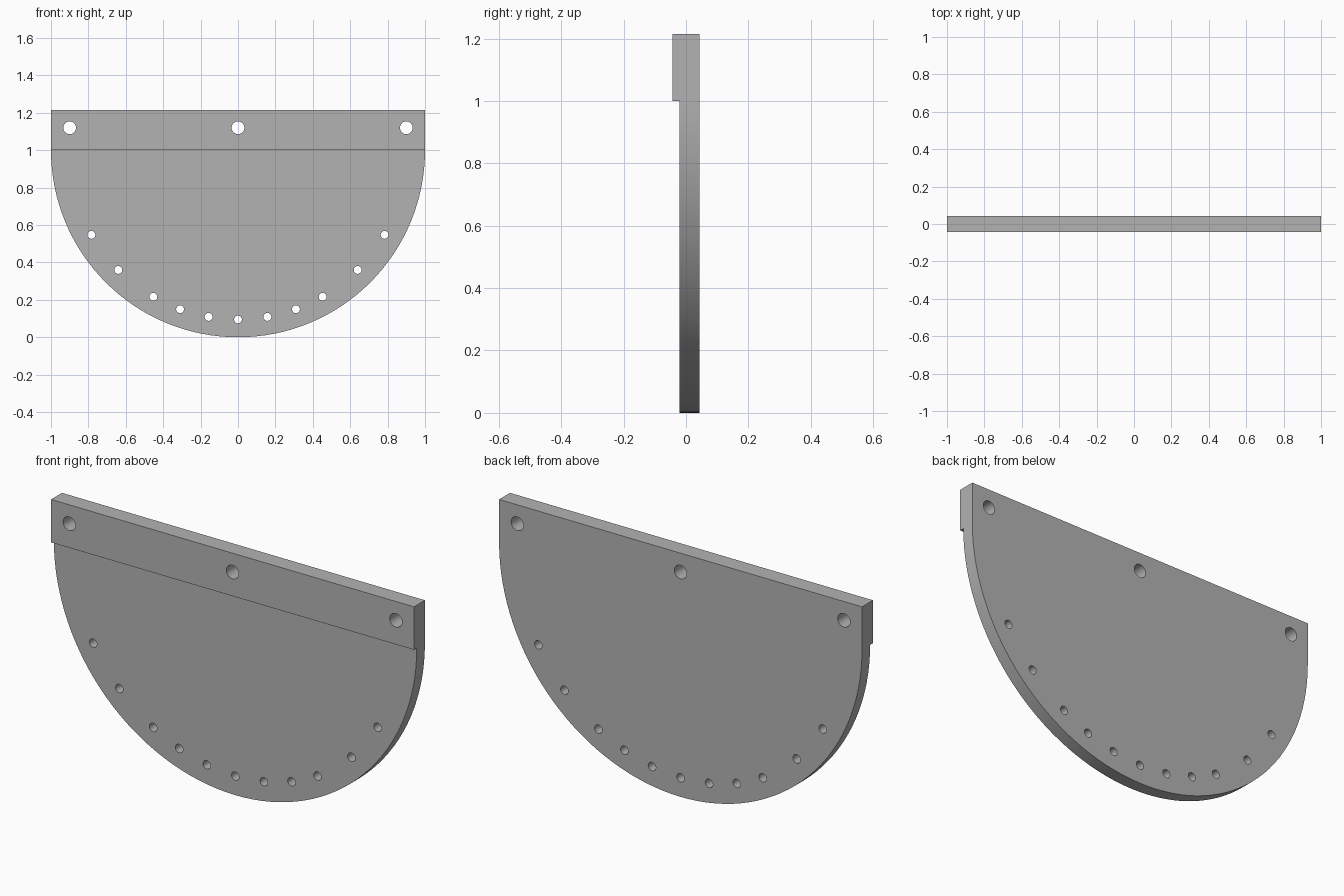
import bpy, bmesh, math

if "Cube" in bpy.data.objects:
    bpy.data.objects.remove(bpy.data.objects["Cube"], do_unlink=True)

TOP, HALF, STEP = 1.214, 0.043, -0.021   # height, half depth, front of the thin plate
ARC = 64

grey = bpy.data.materials.new("plain grey")
grey.use_nodes = True
colour = (0.45, 0.45, 0.45, 1)
grey.diffuse_color = colour
grey.node_tree.nodes["Principled BSDF"].inputs["Base Color"].default_value = colour


def prism(name, outline_sets, y0, y1):
    """Extrude closed x-z outlines from y0 to y1 as one object."""
    bm = bmesh.new()
    for outline in outline_sets:
        face = bm.faces.new([bm.verts.new((x, y0, z)) for x, z in outline])
        grown = bmesh.ops.extrude_face_region(bm, geom=[face])["geom"]
        moved = [v for v in grown if isinstance(v, bmesh.types.BMVert)]
        bmesh.ops.translate(bm, verts=moved, vec=(0, y1 - y0, 0))
    bmesh.ops.recalc_face_normals(bm, faces=bm.faces)
    mesh = bpy.data.meshes.new(name)
    bm.to_mesh(mesh)
    bm.free()
    mesh.materials.append(grey)
    obj = bpy.data.objects.new(name, mesh)
    bpy.context.collection.objects.link(obj)
    return obj


def arc(cx, cz, r, start, sweep, n):
    return [(cx + r * math.cos(start + sweep * i / n),
             cz + r * math.sin(start + sweep * i / n)) for i in range(n + 1)]


# Half-round plate with straight top, full depth
outline = [(1, TOP), (-1, TOP)] + arc(0, 1, 1, math.pi, math.pi, ARC)
plate = prism("half_round_plate", [outline], -HALF, HALF)

# Front relief below the thick top bar
relief = prism("front_relief_cutter", [[(-2, -1), (2, -1), (2, 1), (-2, 1)]], -1, STEP)

# Three mounting holes and a fan of small holes along the rim
circles = [(x, 1.12, 0.034) for x in (-0.9, 0, 0.9)]
for deg in (-60, -45, -30, -20, -10, 0, 10, 20, 30, 45, 60):
    a = math.radians(deg)
    circles.append((0.905 * math.sin(a), 1 - 0.905 * math.cos(a), 0.021))
holes = prism("hole_cutter",
              [arc(x, z, r, 0, math.tau, 32)[:-1] for x, z, r in circles], -1, 1)

# Cut, then drop the cutters
bpy.ops.object.select_all(action="DESELECT")
bpy.context.view_layer.objects.active = plate
plate.select_set(True)
for cutter in (relief, holes):
    cutter.hide_render = True
    mod = plate.modifiers.new(cutter.name, "BOOLEAN")
    mod.operation = "DIFFERENCE"
    mod.solver = "EXACT"
    mod.object = cutter
    bpy.ops.object.modifier_apply(modifier=mod.name)
    bpy.data.objects.remove(cutter, do_unlink=True)

bpy.ops.object.shade_smooth_by_angle(angle=math.radians(30))
